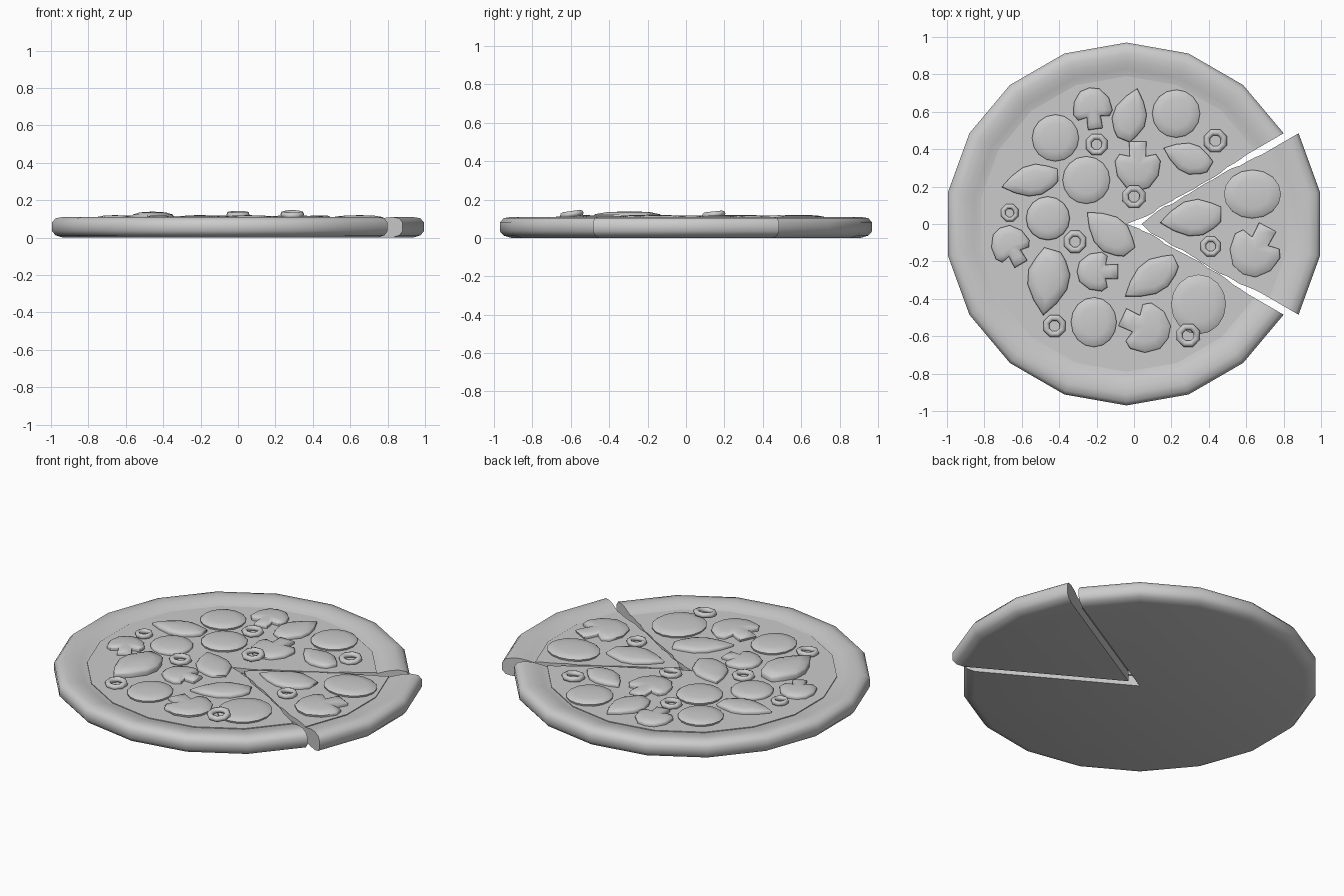
import bpy, bmesh, math
from mathutils import Matrix, Vector

cube = bpy.data.objects.get("Cube")
if cube:
    bpy.data.objects.remove(cube)

grey = bpy.data.materials.new("plain grey")
grey.use_nodes = True
grey.diffuse_color = (0.6, 0.6, 0.6, 1)
grey.node_tree.nodes["Principled BSDF"].inputs["Base Color"].default_value = (0.6, 0.6, 0.6, 1)

CHEESE = 0.09


def finish(bm, name, angle, matrix=Matrix()):
    bmesh.ops.recalc_face_normals(bm, faces=bm.faces)
    bm.transform(matrix)
    mesh = bpy.data.meshes.new(name)
    bm.to_mesh(mesh)
    bm.free()
    obj = bpy.data.objects.new(name, mesh)
    bpy.context.collection.objects.link(obj)
    mesh.materials.append(grey)
    bpy.ops.object.select_all(action="DESELECT")
    obj.select_set(True)
    bpy.context.view_layer.objects.active = obj
    bpy.ops.object.shade_smooth_by_angle(angle=math.radians(angle))
    return obj


def polar(r, deg):
    return r * math.cos(math.radians(deg)), r * math.sin(math.radians(deg))


# Base with rolled crust, swept over part of a turn
CRUST = [(0.91, 0), (0.95, 0.012), (0.97, 0.035), (0.97, 0.08), (0.95, 0.103),
         (0.91, 0.11), (0.87, 0.107), (0.83, 0.097), (0.79, 0.085)]


def base(name, x, start, steps):
    bm = bmesh.new()
    low, high = bm.verts.new((x, 0, 0)), bm.verts.new((x, 0, 0.085))
    rings = []
    for i in range(steps + 1):
        ring = []
        for r, z in CRUST:
            px, py = polar(r, start + 20 * i)
            ring.append(bm.verts.new((x + px, py, z)))
        rings.append(ring)
    for a, b in zip(rings, rings[1:]):
        for j in range(len(CRUST) - 1):
            bm.faces.new((a[j], b[j], b[j + 1], a[j + 1]))
        bm.faces.new((low, b[0], a[0]))
        bm.faces.new((high, a[-1], b[-1]))
    for ring in (rings[0], rings[-1]):
        bm.faces.new([low] + ring + [high])
    finish(bm, name, 45)


# Cheese sheet whose cut edges sag unevenly into the gap
def cheese(name, x, start, steps):
    end = start + 20 * steps
    bm = bmesh.new()
    pts = []

    def cut_edge(deg, side):
        out = []
        for i in range(17):
            r = 0.07 + 0.042 * i
            ooze = 0.013 + 0.005 * math.sin(i * 1.9 + deg) + 0.003 * math.sin(i * 0.8)
            ooze *= min(1, (16 - i) / 3)
            px, py = polar(r, deg)
            ox, oy = polar(ooze, deg + side * 90)
            out.append((x + px + ox, py + oy))
        return out

    pts += cut_edge(start, -1)
    for i in range(steps + 1):
        px, py = polar(0.79, start + 20 * i)
        pts.append((x + px, py))
    pts += cut_edge(end, 1)[::-1]
    top = [bm.verts.new((px, py, CHEESE)) for px, py in pts]
    bottom = [bm.verts.new((px, py, 0.06)) for px, py in pts]
    tip = bm.verts.new((x, 0, CHEESE))
    tip_low = bm.verts.new((x, 0, 0.06))
    n = len(pts)
    for i in range(n - 1):
        bm.faces.new((tip, top[i], top[i + 1]))
        bm.faces.new((tip_low, bottom[i + 1], bottom[i]))
        bm.faces.new((top[i], bottom[i], bottom[i + 1], top[i + 1]))
    bm.faces.new((tip, tip_low, bottom[0], top[0]))
    bm.faces.new((tip, top[-1], bottom[-1], tip_low))
    finish(bm, name, 45)


for part, x, start, steps in (("main", -0.04, 30, 15), ("slice", 0.04, -30, 3)):
    base(part + "_crust", x, start, steps)
    cheese(part + "_cheese", x, start, steps)


# Soft-topped topping from a flat outline
def topping(name, outline, x, y, sx, sy, deg, height):
    bm = bmesh.new()
    n = len(outline)
    centre = Vector((sum(p[0] for p in outline) / n, sum(p[1] for p in outline) / n))
    levels = [(0.97, 0), (1, 0.5), (0.93, 0.72), (0.6, 0.92)]
    rings = []
    for scale, z in levels:
        ring = []
        for p in outline:
            q = centre + (Vector(p) - centre) * scale
            ring.append(bm.verts.new((q.x * sx, q.y * sy, z * height)))
        rings.append(ring)
    for a, b in zip(rings, rings[1:]):
        for i in range(n):
            k = (i + 1) % n
            bm.faces.new((a[i], a[k], b[k], b[i]))
    peak = bm.verts.new((centre.x * sx, centre.y * sy, height))
    for i in range(n):
        bm.faces.new((rings[-1][i], rings[-1][(i + 1) % n], peak))
    bm.faces.new(rings[0][::-1])
    place = Matrix.Translation((x, y, CHEESE - 0.006)) @ Matrix.Rotation(math.radians(deg), 4, "Z")
    finish(bm, name, 60, place)


# Sausage discs
circle = [polar(1, 22.5 * i) for i in range(16)]
for x, y, sx, sy in [(-0.42, 0.46, 0.125, 0.125), (0.225, 0.59, 0.128, 0.128),
                     (-0.255, 0.235, 0.127, 0.127), (-0.46, 0.03, 0.117, 0.117),
                     (-0.215, -0.525, 0.122, 0.133), (0.345, -0.43, 0.147, 0.16),
                     (0.633, 0.16, 0.153, 0.13)]:
    topping("sausage_disc", circle, x, y, sx, sy, 0, 0.033)

# Pepper pieces: pointed at -x, blunt at +x
half = [(-0.6, 0.55), (-0.15, 0.95), (0.3, 1), (0.7, 0.7)]
pepper = [(-1, 0)] + half + [(1, 0.4), (0.93, -0.4)] + [(px, -py) for px, py in half[::-1]]
for x, y, length, width, deg, height in [
        (-0.02, 0.585, 0.145, 0.09, 255, 0.036), (0.285, 0.355, 0.137, 0.08, -22, 0.034),
        (-0.555, 0.23, 0.156, 0.083, 12, 0.036), (-0.135, -0.045, 0.158, 0.095, -43, 0.034),
        (-0.46, -0.31, 0.18, 0.112, 82, 0.055), (0.09, -0.29, 0.168, 0.088, 35, 0.034),
        (0.305, 0.03, 0.168, 0.097, 8, 0.034)]:
    topping("pepper_piece", pepper, x, y, length, width, deg, height)

# Mushroom slices: cap at +y, stem at -y
side = [(0.38, -1), (0.36, -0.4), (0.8, -0.48), (1, -0.2), (0.9, 0.4), (0.5, 0.88)]
mushroom = side + [(0, 1)] + [(-px, py) for px, py in side[::-1]]
for x, y, width, length, deg in [
        (-0.222, 0.618, 0.105, 0.112, 8), (0.02, 0.31, 0.122, 0.132, 180),
        (-0.66, -0.118, 0.103, 0.112, 30), (-0.195, -0.255, 0.105, 0.11, 90),
        (0.06, -0.555, 0.135, 0.135, 245), (0.648, -0.142, 0.137, 0.142, 152)]:
    topping("mushroom_slice", mushroom, x, y, width, length, deg, 0.036)

# Olive rings
for x, y, r, z, tilt in [(-0.2, 0.425, 0.062, 0, 0), (0.435, 0.445, 0.066, 0, 4),
                         (0, 0.145, 0.066, 0.022, 6), (-0.665, 0.06, 0.05, 0, 0),
                         (-0.315, -0.095, 0.064, 0, 0), (0.41, -0.12, 0.058, 0, 0),
                         (-0.425, -0.545, 0.064, 0, 4), (0.29, -0.595, 0.067, 0.024, 8)]:
    bm = bmesh.new()
    rings = []
    for i in range(8):
        ring = []
        for k in range(8):
            a = k * 45
            across, up = polar(1, a)
            px, py = polar(r * (0.73 + 0.27 * across), i * 45 + 22.5)
            ring.append(bm.verts.new((px, py, 0.016 * up)))
        rings.append(ring)
    for i in range(8):
        a, b = rings[i], rings[(i + 1) % 8]
        for k in range(8):
            m = (k + 1) % 8
            bm.faces.new((a[k], b[k], b[m], a[m]))
    place = Matrix.Translation((x, y, CHEESE + 0.01 + z)) @ Matrix.Rotation(math.radians(tilt), 4, "X")
    finish(bm, "olive_ring", 60, place)
